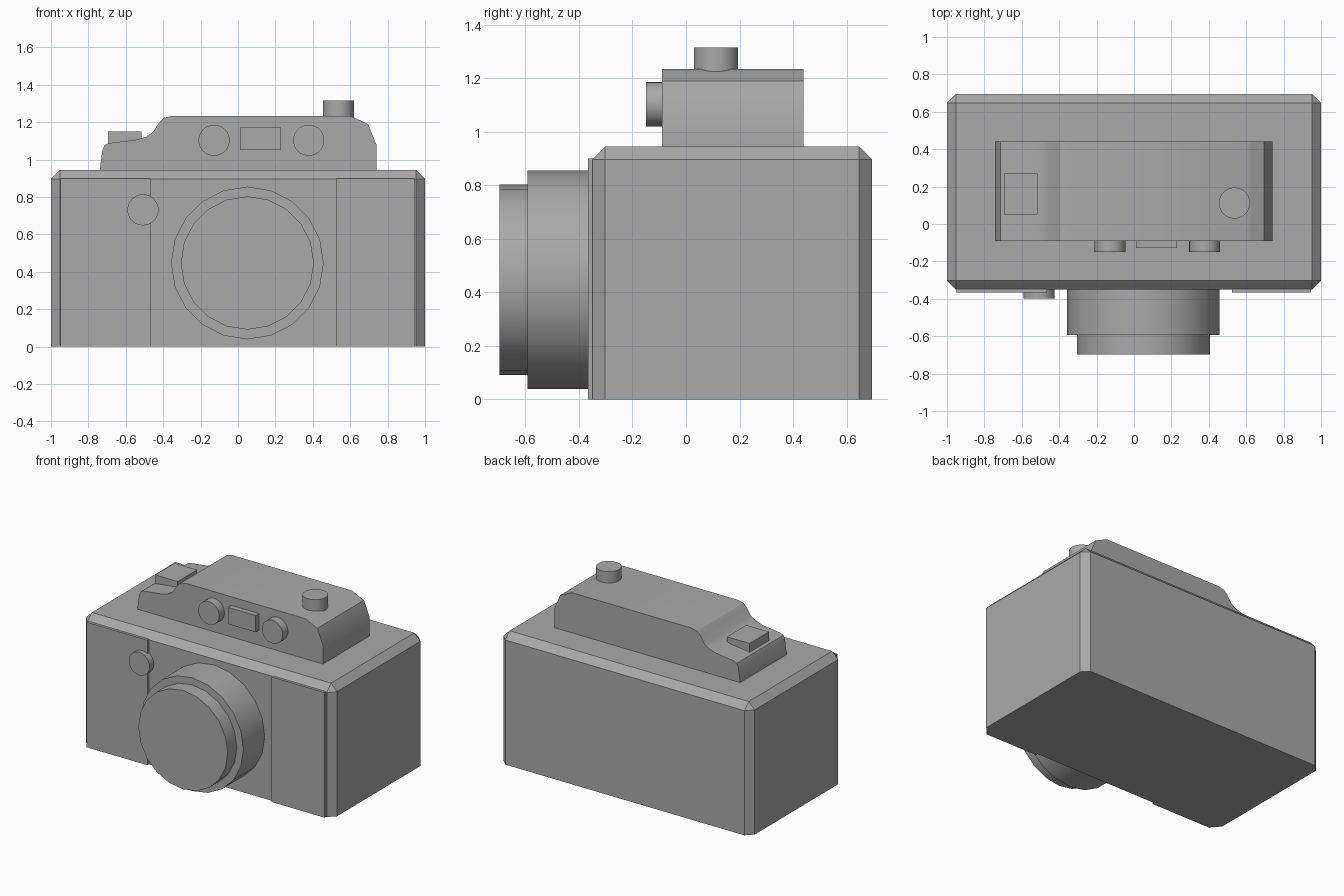
import bpy, bmesh, math
from mathutils import Vector

cube = bpy.data.objects.get("Cube")
if cube:
    bpy.data.objects.remove(cube, do_unlink=True)

grey = bpy.data.materials.new("plain grey")
grey.use_nodes = True
COLOUR = (0.4, 0.4, 0.4, 1)
grey.diffuse_color = COLOUR
grey.node_tree.nodes["Principled BSDF"].inputs["Base Color"].default_value = COLOUR


def finish(name, bm, smooth_angle=None):
    bmesh.ops.recalc_face_normals(bm, faces=bm.faces)
    mesh = bpy.data.meshes.new(name)
    bm.to_mesh(mesh)
    bm.free()
    mesh.materials.append(grey)
    obj = bpy.data.objects.new(name, mesh)
    bpy.context.collection.objects.link(obj)
    if smooth_angle:
        bpy.ops.object.select_all(action='DESELECT')
        obj.select_set(True)
        bpy.context.view_layer.objects.active = obj
        bpy.ops.object.shade_smooth_by_angle(angle=math.radians(smooth_angle))
    return obj


def box_mesh(low, high):
    bm = bmesh.new()
    bmesh.ops.create_cube(bm, size=1)
    low, high = Vector(low), Vector(high)
    for v in bm.verts:
        v.co = (low + high) / 2 + v.co * (high - low)
    return bm


def box(name, low, high):
    return finish(name, box_mesh(low, high))


def prism(name, points, axis, start, end, smooth_angle):
    """Extrude a closed outline along y or z."""
    bm = bmesh.new()
    if axis == 'y':
        ring = [bm.verts.new((a, start, b)) for a, b in points]
        step = Vector((0, end - start, 0))
    else:
        ring = [bm.verts.new((a, b, start)) for a, b in points]
        step = Vector((0, 0, end - start))
    face = bm.faces.new(ring)
    grown = bmesh.ops.extrude_face_region(bm, geom=[face], use_keep_orig=True)
    bmesh.ops.translate(bm, vec=step, verts=[g for g in grown["geom"] if isinstance(g, bmesh.types.BMVert)])
    return finish(name, bm, smooth_angle)


def disc(name, centre, radius, axis, start, end, sides=20):
    turns = [math.tau * i / sides for i in range(sides)]
    points = [(centre[0] + radius * math.cos(t), centre[1] + radius * math.sin(t)) for t in turns]
    return prism(name, points, axis, start, end, 30)


# Body, chamfered on every edge except around the base
bm = box_mesh((-1, -0.35, 0), (1, 0.695, 0.945))
edges = [e for e in bm.edges if max(v.co.z for v in e.verts) > 0.5]
bmesh.ops.bevel(bm, geom=edges, offset=0.048, segments=1, affect='EDGES')
finish("body", bm)

# Raised grip panels on the front
box("right_grip_panel", (-0.95, -0.366, 0), (-0.465, -0.34, 0.9))
box("left_grip_panel", (0.525, -0.366, 0), (0.945, -0.34, 0.9))

# Lens and front button
disc("lens_barrel", (0.05, 0.447), 0.408, 'y', -0.593, -0.34)
disc("lens_ring", (0.05, 0.447), 0.356, 'y', -0.697, -0.58)
disc("front_button", (-0.508, 0.731), 0.083, 'y', -0.398, -0.34, 32)

# Top housing with a sloping shoulder
outline = [(-0.74, 0.94), (-0.725, 1.05), (-0.713, 1.077), (-0.69, 1.088),
           (-0.55, 1.105), (-0.49, 1.122), (-0.455, 1.147), (-0.42, 1.2),
           (-0.395, 1.224), (-0.35, 1.234), (0.6, 1.234), (0.63, 1.22),
           (0.695, 1.19), (0.74, 1.08), (0.74, 0.94)]
prism("top_housing", outline, 'y', -0.09, 0.44, 30)

# Controls on top
box("shutter_block", (-0.695, 0.05, 1.06), (-0.515, 0.27, 1.15))
disc("winding_knob", (0.537, 0.112), 0.083, 'z', 1.18, 1.315, 32)

# Viewfinder windows
for side, x in (("right", -0.128), ("left", 0.378)):
    disc(side + "_round_window", (x, 1.103), 0.083, 'y', -0.15, -0.08, 32)
box("viewfinder_window", (0.01, -0.127, 1.052), (0.23, -0.08, 1.172))
